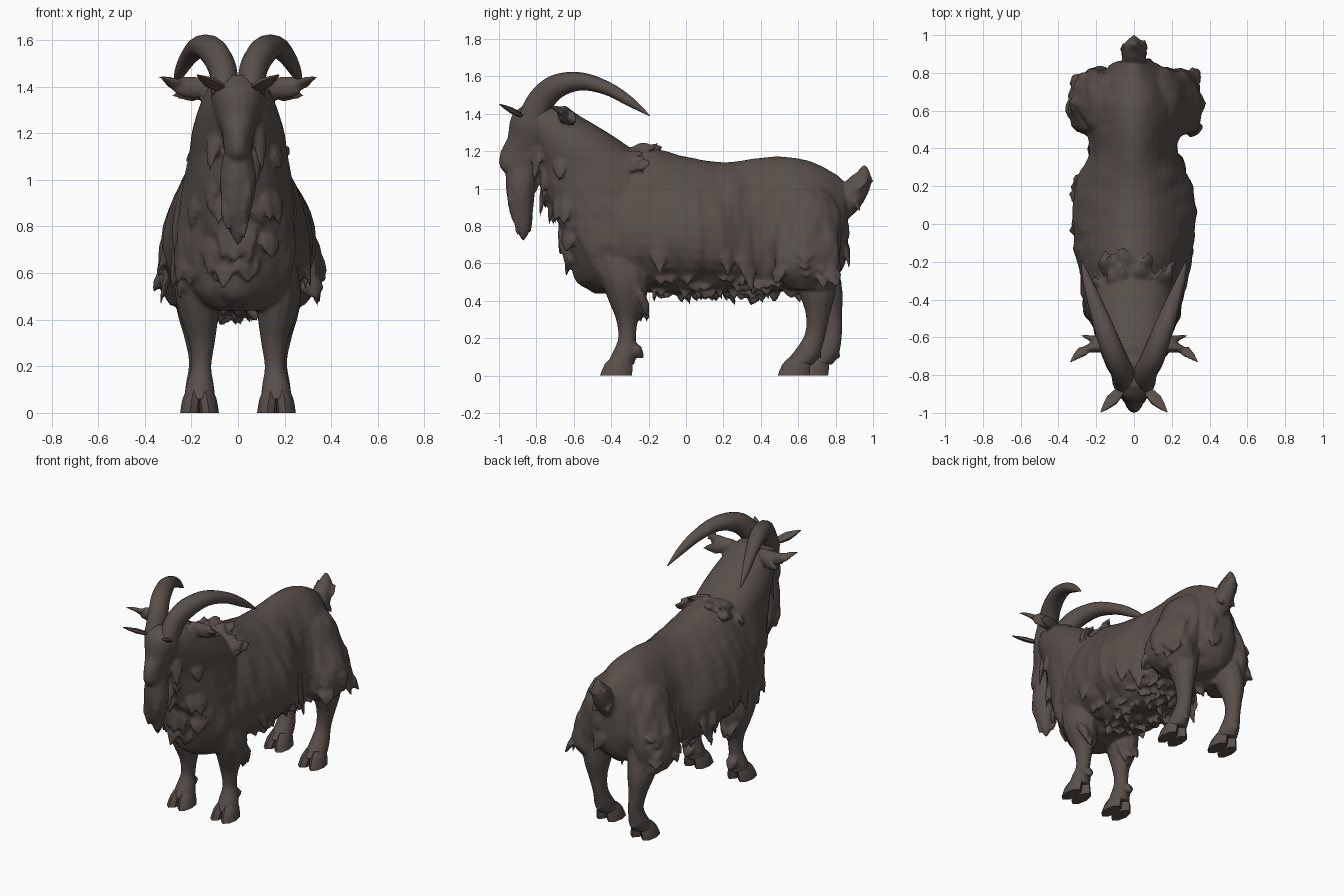
import bpy, bmesh, math, random
from mathutils import Vector, noise

if "Cube" in bpy.data.objects:
    bpy.data.objects.remove(bpy.data.objects["Cube"])

random.seed(7)
coat = bpy.data.materials.new("dark brown coat")
coat.diffuse_color = (0.098, 0.078, 0.068, 1)
coat.use_nodes = True
coat.node_tree.nodes["Principled BSDF"].inputs["Base Color"].default_value = coat.diffuse_color


def spline(rows, steps):
    """Catmull-Rom resampling of rows of numbers."""
    out = []
    for i in range(len(rows) - 1):
        p0, p1, p2, p3 = (rows[max(0, min(len(rows) - 1, i + k))] for k in (-1, 0, 1, 2))
        for s in range(steps):
            t = s / steps
            out.append([0.5 * (2 * b + (c - a) * t + (2 * a - 5 * b + 4 * c - d) * t * t
                               + (3 * b - a - 3 * c + d) * t ** 3)
                        for a, b, c, d in zip(p0, p1, p2, p3)])
    return out + [list(rows[-1])]


def tube(bm, rows, frame="path", sides=12, steps=4, pear=0.0, fur=0.0, normal=None):
    """Skin rings of (x, y, z, half width, half depth)."""
    rings = spline(rows, steps)
    loops = []
    for i, (x, y, z, a, b) in enumerate(rings):
        c, a, b = Vector((x, y, z)), max(a, 0.001), max(b, 0.001)
        if frame == "Y":
            u, v = Vector((1, 0, 0)), Vector((0, 0, 1))
        elif frame == "Z":
            u, v = Vector((1, 0, 0)), Vector((0, 1, 0))
        else:
            t = (Vector(rings[min(i + 1, len(rings) - 1)][:3])
                 - Vector(rings[max(i - 1, 0)][:3])).normalized()
            ref = Vector((1, 0, 0)) if abs(t.x) < 0.8 else Vector((0, 0, 1))
            if normal is not None:
                ref = normal.cross(t)
            v = t.cross(ref).normalized()
            u = v.cross(t)
        loop = []
        for k in range(sides):
            g = 2 * math.pi * k / sides
            d = u * a * math.sin(g) * (1 - pear * math.cos(g)) + v * b * math.cos(g)
            p = c + d
            if fur:
                w = noise.noise(Vector((p.x * 8, p.y * 11, p.z * 3)))
                w += 0.5 * noise.noise(Vector((p.x * 20, p.y * 24, p.z * 6)))
                # the back stays smooth, the hanging coat is ragged
                p += d.normalized() * w * fur * min(1, max(0.15, (1.2 - p.z) * 2.2))
            loop.append(bm.verts.new(p))
        loops.append(loop)
    for p, q in zip(loops, loops[1:]):
        for k in range(sides):
            bm.faces.new((p[k], p[(k + 1) % sides], q[(k + 1) % sides], q[k]))
    bm.faces.new(loops[0])
    bm.faces.new(loops[-1])


def finish(bm, name, angle=40):
    bmesh.ops.recalc_face_normals(bm, faces=bm.faces)
    me = bpy.data.meshes.new(name)
    bm.to_mesh(me)
    bm.free()
    ob = bpy.data.objects.new(name, me)
    bpy.context.collection.objects.link(ob)
    me.materials.append(coat)
    bpy.ops.object.select_all(action='DESELECT')
    ob.select_set(True)
    bpy.context.view_layer.objects.active = ob
    bpy.ops.object.shade_smooth_by_angle(angle=math.radians(angle))
    return ob


def part(name, rows, **kw):
    bm = bmesh.new()
    tube(bm, rows, **kw)
    return finish(bm, name)


def mirrored(rows, s):
    return [(r[0] * s,) + tuple(r[1:]) for r in rows]


def lock(bm, base, tip, width, thin=0.45, normal=None):
    """One pointed lock of hair."""
    mid = base.lerp(tip, 0.5)
    tube(bm, [(*base, width * .6, width * thin * .6), (*mid, width, width * thin),
              (*tip, .003, .003)], sides=6, steps=2, normal=normal)


def fleece(name, ob, rule, count, length, width, lift=0.008):
    """Locks lying flat on those points of a part that satisfy a rule."""
    pool = [v for v in ob.data.vertices if rule(v.co, v.normal)]
    bm = bmesh.new()
    for v in random.sample(pool, min(count, len(pool))):
        n, l = v.normal, length * random.uniform(.6, 1.2)
        tip = v.co + n * lift + Vector((random.uniform(-.02, .02), random.uniform(-.01, .04), -l))
        lock(bm, v.co - n * .022, tip, width * random.uniform(.7, 1.2), .38, n)
    return finish(bm, name)


def flat(y, top, bot, w):
    return (0, y, (top + bot) / 2, w, (top - bot) / 2)


def upright(front, back, z, w):
    return (0, (front + back) / 2, z, w, (back - front) / 2)


# Torso with a pear-shaped section
torso = part("torso", [flat(*r) for r in (
    (-.58, 1.12, .6, .15), (-.52, 1.18, .5, .22), (-.4, 1.2, .46, .26), (-.2, 1.22, .45, .29),
    (0, 1.17, .44, .315), (.2, 1.14, .44, .3), (.36, 1.16, .43, .235), (.5, 1.17, .44, .24),
    (.65, 1.15, .46, .25), (.77, 1.095, .5, .19), (.84, 1.04, .58, .125), (.865, .96, .68, .07))],
    frame="Y", sides=36, steps=6, pear=.25, fur=.024)

# Chest and neck rise from the brisket to the poll
neck = part("neck", [upright(*r) for r in (
    (-.5, -.3, .44, .1), (-.57, -.2, .5, .19), (-.615, -.12, .62, .25), (-.675, -.1, .78, .255),
    (-.725, -.1, .9, .245), (-.76, -.1, 1.0, .23), (-.785, -.14, 1.1, .212), (-.82, -.27, 1.2, .2),
    (-.86, -.42, 1.3, .172), (-.87, -.57, 1.39, .13), (-.82, -.64, 1.44, .07))],
    frame="Z", sides=32, steps=5, fur=.024)

# Head tapers down to the muzzle
head = part("head", [upright(*r) for r in (
    (-.86, -.72, 1.45, .06), (-.925, -.66, 1.4, .11), (-.945, -.65, 1.34, .115),
    (-.955, -.66, 1.27, .095), (-.99, -.68, 1.2, .07), (-1.0, -.74, 1.14, .062),
    (-.985, -.77, 1.1, .055), (-.94, -.8, 1.06, .035))], frame="Z", sides=20)
body = [torso, neck, head]

# Upturned tail
bm = bmesh.new()
tube(bm, [(0, .8, .9, .06, .09), (0, .86, .93, .065, .075), (0, .91, 1.0, .06, .07),
          (0, .945, 1.06, .045, .05), (0, .955, 1.125, .01, .01)])
for x, y, z in ((-.06, .96, 1.07), (.06, .98, 1.06), (0, 1.005, 1.05), (-.06, .93, .9), (.06, .93, .88)):
    lock(bm, Vector((x * .3, .89, .96)), Vector((x, y, z)), .04)
body.append(finish(bm, "tail"))

HORN = [(.055, -.83, 1.36, .06, .075), (.065, -.775, 1.47, .06, .072), (.105, -.69, 1.547, .06, .064),
        (.155, -.56, 1.573, .054, .048), (.205, -.42, 1.535, .04, .036),
        (.247, -.3, 1.465, .025, .026), (.277, -.195, 1.39, .003, .003)]
FORELEG = [(.14, -.36, .7, .1, .16), (.17, -.33, .52, .1, .13), (.165, -.315, .4, .08, .1),
           (.155, -.315, .3, .056, .06), (.158, -.315, .2, .044, .048),
           (.163, -.33, .12, .06, .065), (.165, -.35, .06, .068, .075)]
HINDLEG = [(.17, .68, .62, .1, .13), (.18, .7, .45, .085, .1), (.175, .705, .33, .058, .066),
           (.165, .69, .22, .046, .056), (.165, .645, .12, .06, .075), (.165, .6, .06, .068, .085)]
HAUNCH = [(.08, .62, 1.06, .03, .08), (.12, .625, .96, .105, .16), (.16, .635, .82, .13, .185),
          (.195, .64, .68, .145, .185), (.21, .64, .57, .145, .175), (.19, .655, .46, .1, .13)]

for s, side in ((-1, "left"), (1, "right")):
    part("horn_" + side, mirrored(HORN, s), sides=14)

    # Cupped ear with a pointed tip, and a hair spike behind it
    bm = bmesh.new()
    tube(bm, mirrored([(.1, -.66, 1.4, .04, .03), (.19, -.65, 1.395, .048, .032),
                       (.255, -.665, 1.405, .04, .02), (.305, -.7, 1.43, .022, .012),
                       (.345, -.74, 1.445, .002, .002)], s), sides=10)
    lock(bm, Vector((s * .12, -.63, 1.39)), Vector((s * .285, -.59, 1.36)), .045)
    body.append(finish(bm, "ear_" + side))
    # Brow tuft
    bm = bmesh.new()
    lock(bm, Vector((s * .06, -.87, 1.385)), Vector((s * .175, -.995, 1.45)), .036)
    finish(bm, "brow_tuft_" + side)

    # Legs; the left hind leg trails behind the right one
    dy = .1 if s < 0 else 0
    for name, leg, off in (("front", FORELEG, 0), ("hind", HINDLEG, dy)):
        # shift only the lower leg so the thigh stays under the haunch
        rows = [(r[0] * s, r[1] + off * min(1, max(0, (.62 - r[2]) / .45)), *r[2:]) for r in leg]
        body.append(part(f"{name}_leg_{side}", rows, frame="Z"))
        x, y = leg[-1][0], leg[-1][1] + off
        bm = bmesh.new()
        for t in (-1, 1):
            tube(bm, [(s * x + t * .025, y + .005, .1, .03, .05), (s * x + t * .033, y - .01, .06, .04, .075),
                      (s * x + t * .041, y - .025, 0, .042, .085)], frame="Z", sides=8, steps=2)
        finish(bm, f"{name}_hoof_{side}")
        # Heel hair
        bm = bmesh.new()
        lock(bm, Vector((s * x, y + .05, .17)), Vector((s * x, y + .125, .09)), .045, .8)
        body.append(finish(bm, f"{name}_heel_{side}"))

    # Haunch with a flared skirt of hair
    haunch = part("haunch_" + side, mirrored(HAUNCH, s), frame="Z", sides=24, steps=5, fur=.035)
    body += [haunch, fleece("haunch_locks_" + side, haunch,
                            lambda c, n: .56 < c.z < .78 and c.x * s > .16 and c.y < .78, 18, .1, .05, .02)]
    # Hair behind the elbow
    bm = bmesh.new()
    for i in range(6):
        x = s * random.uniform(.1, .23)
        lock(bm, Vector((x, -.28, .5)), Vector((x, random.uniform(-.25, -.19), random.uniform(.27, .36))), .045)
    body.append(finish(bm, "elbow_hair_" + side))

# Shaggy coat
body += [
    fleece("flank_locks", torso, lambda c, n: abs(n.x) > .5 and .65 < c.z < 1 and c.y < .45, 36, .2, .045),
    fleece("belly_fringe", torso, lambda c, n: c.z < .56 and -.2 < c.y < .62, 80, .045, .035),
    fleece("rump_locks", torso, lambda c, n: c.y > .77 and .7 < c.z < .9, 5, .2, .045, 0),
    fleece("chest_locks", neck, lambda c, n: n.y < .3 and .68 < c.z < 1.0, 32, .18, .05, 0),
    fleece("neck_locks", neck, lambda c, n: n.y < .5 and 1.0 <= c.z < 1.28, 22, .22, .04, 0)]

# Ruffled mantle over the withers
bm = bmesh.new()
for i in range(22):
    g = random.uniform(-1.1, 1.1)
    out = Vector((math.sin(g), 0, math.cos(g)))
    base = Vector((0, random.uniform(-.34, -.22), .99)) + out * .22
    tip = base + out * random.uniform(.01, .05) + Vector((0, random.uniform(.06, .13), 0))
    lock(bm, base, tip, .04, .35, out)
body.append(finish(bm, "mantle"))

# Beard
bm = bmesh.new()
tube(bm, [(0, -.88, 1.12, .06, .085), (0, -.885, 1.0, .08, .078), (0, -.88, .9, .065, .065),
          (0, -.87, .78, .035, .035), (0, -.87, .72, .005, .005)], frame="Z")
for i in range(16):
    x, y = random.uniform(-.07, .07), random.uniform(-.94, -.83)
    lock(bm, Vector((x, y, random.uniform(.95, 1.05))),
         Vector((x * .8, y + .01, random.uniform(.73, .86))), .03, thin=.7)
body.append(finish(bm, "beard"))

# Fuse coat, head and legs into one continuous skin
bpy.ops.object.select_all(action='DESELECT')
for ob in body:
    ob.select_set(True)
bpy.context.view_layer.objects.active = torso
bpy.ops.object.join()
torso.name = "shaggy_body"
fuse = torso.modifiers.new("fuse", 'REMESH')
fuse.mode, fuse.voxel_size, fuse.use_smooth_shade = 'VOXEL', .01, True
relax = torso.modifiers.new("relax", 'SMOOTH')
relax.factor, relax.iterations = .5, 2
